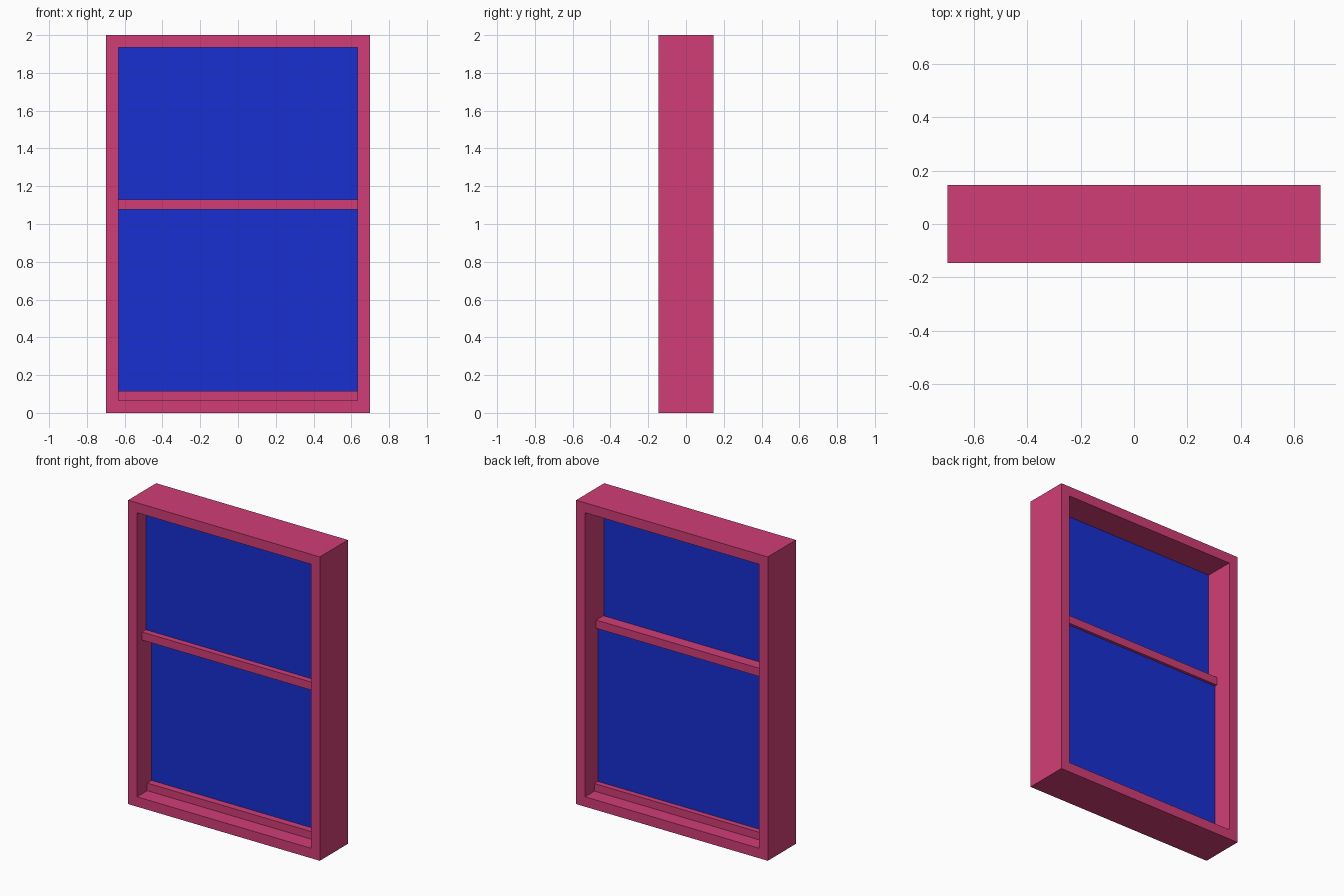
import bpy
import bmesh

if "Cube" in bpy.data.objects:
    bpy.data.objects.remove(bpy.data.objects["Cube"])


def material(name, rgb):
    mat = bpy.data.materials.new(name)
    mat.use_nodes = True
    mat.diffuse_color = (*rgb, 1)
    mat.node_tree.nodes["Principled BSDF"].inputs["Base Color"].default_value = (*rgb, 1)
    return mat


rose = material("rose_paint", (0.64, 0.048, 0.18))
blue = material("blue_glass", (0.009, 0.028, 0.64))


def add_object(name, bm, mat):
    bmesh.ops.recalc_face_normals(bm, faces=bm.faces)
    mesh = bpy.data.meshes.new(name)
    bm.to_mesh(mesh)
    bm.free()
    mesh.materials.append(mat)
    obj = bpy.data.objects.new(name, mesh)
    bpy.context.collection.objects.link(obj)


def box(name, half_width, y_range, z_range, mat):
    bm = bmesh.new()
    bmesh.ops.create_cube(bm, size=1)
    (y0, y1), (z0, z1) = y_range, z_range
    for v in bm.verts:
        v.co.x *= 2 * half_width
        v.co.y = y1 if v.co.y > 0 else y0
        v.co.z = z1 if v.co.z > 0 else z0
    add_object(name, bm, mat)


WIDTH, DEPTH, HEIGHT, BORDER = 0.698, 0.146, 2.0, 0.065
INNER = WIDTH - BORDER

# Outer frame: one hollow rectangular ring, mitred at the corners
bm = bmesh.new()


def loop(y, inset):
    x, z0, z1 = WIDTH - inset, inset, HEIGHT - inset
    return [bm.verts.new((px, y, pz))
            for px, pz in ((-x, z0), (x, z0), (x, z1), (-x, z1))]


rings = [loop(-DEPTH, 0), loop(-DEPTH, BORDER), loop(DEPTH, BORDER), loop(DEPTH, 0)]
for r in range(4):
    a, b = rings[r], rings[(r + 1) % 4]
    for i in range(4):
        j = (i + 1) % 4
        bm.faces.new((a[i], a[j], b[j], b[i]))
add_object("window_frame", bm, rose)

# Upper sash, nearer the front, with its rail below the pane
box("upper_sash_rail", INNER, (-0.094, -0.01), (1.077, 1.13), rose)
box("upper_pane", INNER, (-0.055, -0.049), (1.13, HEIGHT - BORDER), blue)

# Lower sash, nearer the back, with rails above and below the pane
box("lower_sash_top_rail", INNER, (-0.045, 0.03), (1.13, 1.184), rose)
box("lower_pane", INNER, (0.006, 0.012), (0.115, 1.13), blue)
box("bottom_rail", INNER, (-0.04, 0.048), (BORDER, 0.115), rose)
